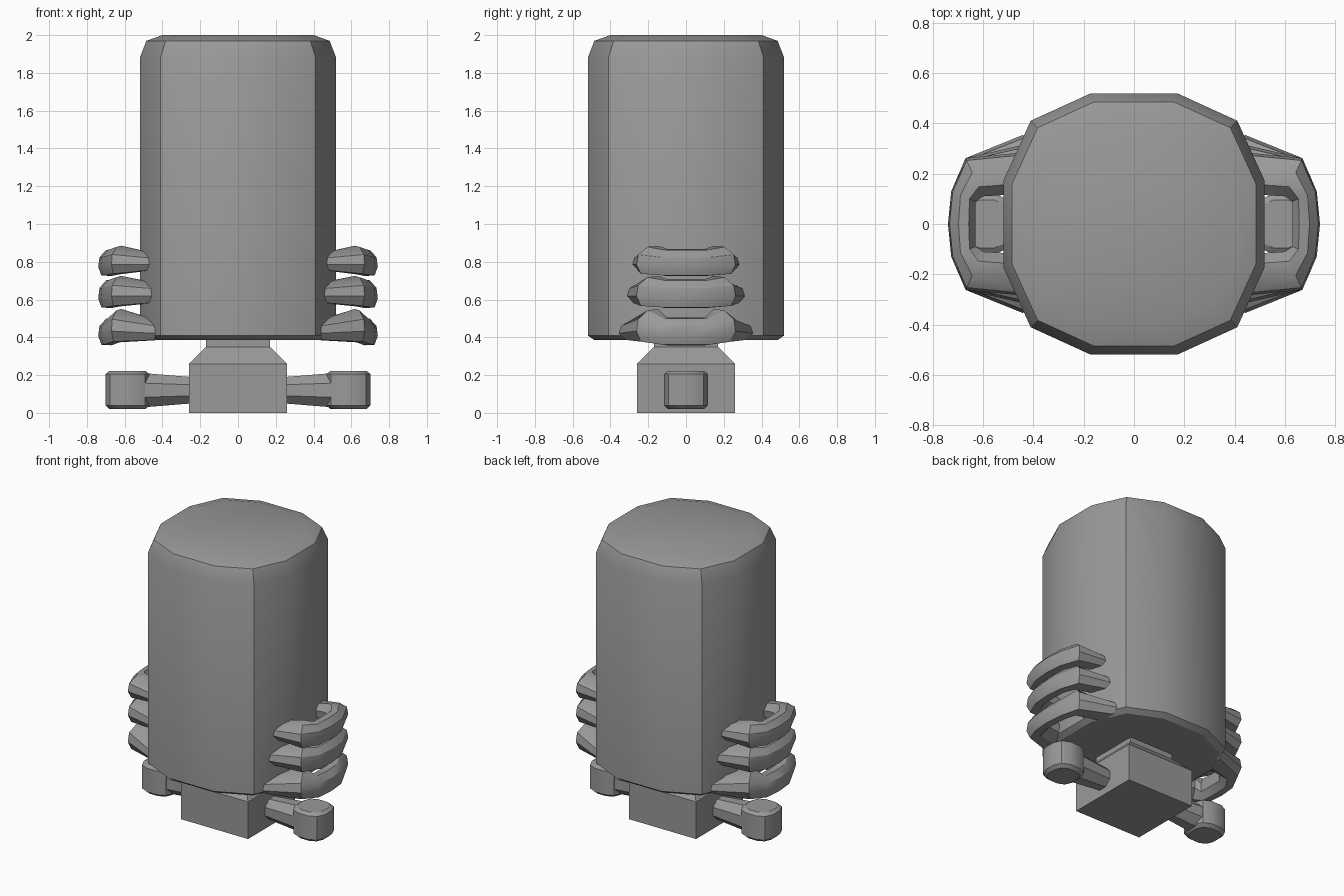
import bpy, bmesh, math

if "Cube" in bpy.data.objects:
    bpy.data.objects.remove(bpy.data.objects["Cube"])

grey = bpy.data.materials.new("mid_grey")
grey.diffuse_color = (0.32, 0.32, 0.32, 1)
grey.use_nodes = True
grey.node_tree.nodes["Principled BSDF"].inputs["Base Color"].default_value = grey.diffuse_color


def loft(name, rings, closed_caps=True, mirror=False, smooth=True):
    """Skin a list of equal-length point rings into one object."""
    bm = bmesh.new()
    rows = [[bm.verts.new(p) for p in ring] for ring in rings]
    n = len(rows[0])
    for a, b in zip(rows, rows[1:]):
        for i in range(n):
            j = (i + 1) % n
            bm.faces.new((a[i], a[j], b[j], b[i]))
    if closed_caps:
        bm.faces.new(rows[0][::-1])
        bm.faces.new(rows[-1])
    bmesh.ops.recalc_face_normals(bm, faces=bm.faces[:])
    mesh = bpy.data.meshes.new(name)
    bm.to_mesh(mesh)
    bm.free()
    mesh.materials.append(grey)
    obj = bpy.data.objects.new(name, mesh)
    bpy.context.collection.objects.link(obj)
    if mirror:
        obj.modifiers.new("mirror_x", 'MIRROR').use_clip = False
    if smooth:
        bpy.ops.object.select_all(action='DESELECT')
        obj.select_set(True)
        bpy.context.view_layer.objects.active = obj
        bpy.ops.object.shade_smooth_by_angle(angle=math.radians(32))
    return obj


def rounded_square(h, z, cx=0.0):
    """Twelve-sided rounded square with half width h."""
    quarter = [(1, -.33), (1, .33), (.79, .79)]
    pts = []
    for k in range(4):
        c, s = round(math.cos(k * math.pi / 2)), round(math.sin(k * math.pi / 2))
        pts += [(cx + h * (x * c - y * s), h * (x * s + y * c), z) for x, y in quarter]
    return pts


def square(h, z):
    return [(-h, -h, z), (h, -h, z), (h, h, z), (-h, h, z)]


# main block with chamfered rim and slightly domed top
loft("body", [rounded_square(h, z) for h, z in
              ((.485, .385), (.52, .41), (.52, 1.88), (.485, 1.97), (.40, 2.0))])

# foot block, tapering to the neck under the body
loft("base", [square(h, z) for h, z in ((.26, 0), (.26, .26), (.17, .35), (.17, .40))],
     smooth=False)

# side arms, widening toward the knobs
loft("arm", [[(x, r * math.cos(t * math.pi / 4 + math.pi / 8),
               .12 + r * math.sin(t * math.pi / 4 + math.pi / 8)) for t in range(8)]
             for x, r in ((.24, .075), (.50, .098))], mirror=True)

# knobs at the arm ends
loft("knob", [rounded_square(h, z, .585) for h, z in
              ((.095, .02), (.117, .04), (.117, .205), (.095, .222))], mirror=True)

# three stacked side loops; section runs inner to outer (u), low to high (v)
SECTION = [(1, .35), (.94, .70), (.62, .96), (.25, 1), (0, .68), (.04, .3), (.4, .02), (.85, .04)]


def side_loop(name, end_y, mid, corner, end):
    # inner point, outer point, height range, from the middle to the end
    half = [((.63, 0), (.74, 0), mid),
            ((.63, .09), (.727, .13), mid),
            ((.60, .11), (.67, .262), corner),
            ((.44, .12), (.44, end_y), end)]
    stations = [((a[0], -a[1]), (b[0], -b[1]), z) for a, b, z in half[:0:-1]] + half
    loft(name, [[(a[0] + (b[0] - a[0]) * u, a[1] + (b[1] - a[1]) * u, z[0] + (z[1] - z[0]) * v)
                 for u, v in SECTION] for a, b, z in stations], mirror=True)


side_loop("upper_loop", .285, (.722, .868), (.73, .885), (.755, .845))
side_loop("middle_loop", .315, (.552, .708), (.56, .725), (.58, .69))
side_loop("lower_loop", .355, (.355, .505), (.37, .55), (.382, .495))
